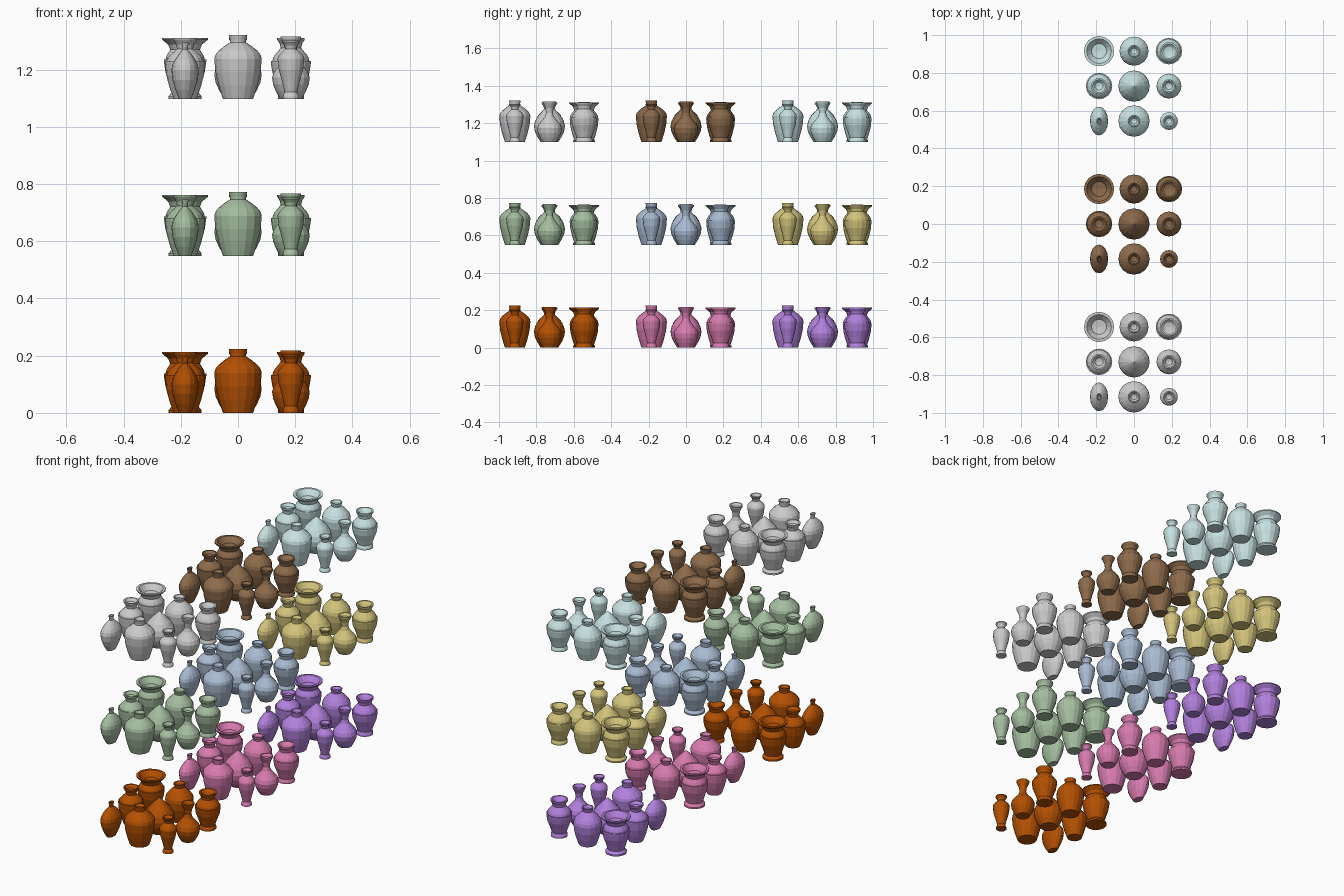
import bpy, bmesh, math

if "Cube" in bpy.data.objects:
    bpy.data.objects.remove(bpy.data.objects["Cube"])

SIDES = 16
STEP_XY = 0.185              # spacing inside one group of nine
STEP_Y, STEP_Z = 0.73, 0.549  # spacing between groups

# foot, waist, belly radius, belly height, neck radius, neck height, lip radius, top, curve
# curve 1 gives a domed shoulder, 2 an S-shaped one; listed row by row from the front left
VASES = {
    "flat_flask": (.034, .034, .076, .10, .015, .172, .018, .197, 1),
    "shouldered_jar": (.053, .053, .083, .14, .028, .198, .031, .224, 1),
    "slender_vase": (.029, .022, .047, .14, .019, .175, .031, .205, 1.2),
    "ringed_vase": (.04, .04, .07, .125, .028, .175, .042, .213, 1.2),
    "pointed_egg": (.047, .047, .083, .085, 0, .202, 0, .202, 1),
    "long_neck_bottle": (.038, .038, .066, .075, .018, .155, .036, .218, 2),
    "wide_rim_bowl": (.058, .046, .074, .13, .052, .172, .08, .213, 1.2),
    "domed_jar": (.048, .048, .077, .125, .026, .193, .032, .215, 1),
    "shoulder_ring_urn": (.046, .04, .07, .125, .036, .178, .048, .213, 1.2),
}
RINGED = ("ringed_vase", "wide_rim_bowl", "shoulder_ring_urn")

# sRGB colours for [level][group along y]; None is plain grey
COLORS = [
    [(.70, .32, .04), (.84, .48, .68), (.69, .50, .86)],
    [(.64, .74, .62), (.66, .73, .82), (.82, .76, .48)],
    [None, (.55, .42, .30), (.78, .88, .88)],
]


def profile(foot, waist, belly, belly_z, neck, neck_z, lip, top, curve, ring):
    """Outline of (radius, height) from the middle of the base to the mouth."""
    pts = [(0, 0), (foot, 0)]
    z0, power = 0, 1
    if waist < foot:                                   # flared foot
        pts.append((foot, .009))
        z0, power = .024, 1.4
        pts.append((waist, z0))
    for i in range(1, 4):                              # lower body
        t = i / 3
        pts.append((waist + (belly - waist) * math.sin(t * math.pi / 2) ** power,
                    z0 + (belly_z - z0) * t))
    if ring:                                           # raised shoulder ring
        belly_z += .008
        pts.append((belly, belly_z))
        belly *= .92
        pts.append((belly, belly_z))
    for i in range(1, 5):                              # shoulder
        t = i / 4
        pts.append((neck + (belly - neck) * abs(math.cos(t * math.pi / 2)) ** curve,
                    belly_z + (neck_z - belly_z) * t))
    if lip > 0:                                        # neck, lip and hollow mouth
        edge = top - .006
        pts += [(neck + (lip - neck) * t ** 2, neck_z + (edge - neck_z) * t)
                for t in (.5, 1)]
        depth = .03 if lip > .06 else .014
        pts += [(lip, top), (lip * .82, top), (lip * .5, top - depth),
                (0, top - depth - .004)]
    return pts


def lathe(name, pts, flatten):
    """Spin an outline around z."""
    bm = bmesh.new()
    verts = [bm.verts.new((r, 0, z)) for r, z in pts]
    edges = [bm.edges.new(pair) for pair in zip(verts, verts[1:])]
    bmesh.ops.spin(bm, geom=verts + edges, cent=(0, 0, 0), axis=(0, 0, 1),
                   angle=math.tau, steps=SIDES)
    bmesh.ops.remove_doubles(bm, verts=bm.verts, dist=1e-5)
    bmesh.ops.recalc_face_normals(bm, faces=bm.faces)
    bmesh.ops.scale(bm, vec=(flatten, 1, 1), verts=bm.verts)
    mesh = bpy.data.meshes.new(name)
    bm.to_mesh(mesh)
    bm.free()
    return mesh


# one mesh per vase shape
shapes = {name: lathe(name, profile(*p, name in RINGED), .63 if name == "flat_flask" else 1)
          for name, p in VASES.items()}

# repeat the nine vases for every coloured group
for level, row in enumerate(COLORS):
    for group, rgb in enumerate(row):
        mat = None
        if rgb:
            mat = bpy.data.materials.new(f"glaze_{level}_{group}")
            mat.diffuse_color = [c ** 2.2 for c in rgb] + [1]
            mat.use_nodes = True
            mat.node_tree.nodes["Principled BSDF"].inputs["Base Color"].default_value = mat.diffuse_color
        for i, (name, base) in enumerate(shapes.items()):
            mesh = base.copy()
            if mat:
                mesh.materials.append(mat)
            obj = bpy.data.objects.new(f"{name}_{level}_{group}", mesh)
            obj.location = ((i % 3 - 1) * STEP_XY,
                            (i // 3 - 1) * STEP_XY + (group - 1) * STEP_Y,
                            level * STEP_Z)
            bpy.context.collection.objects.link(obj)
